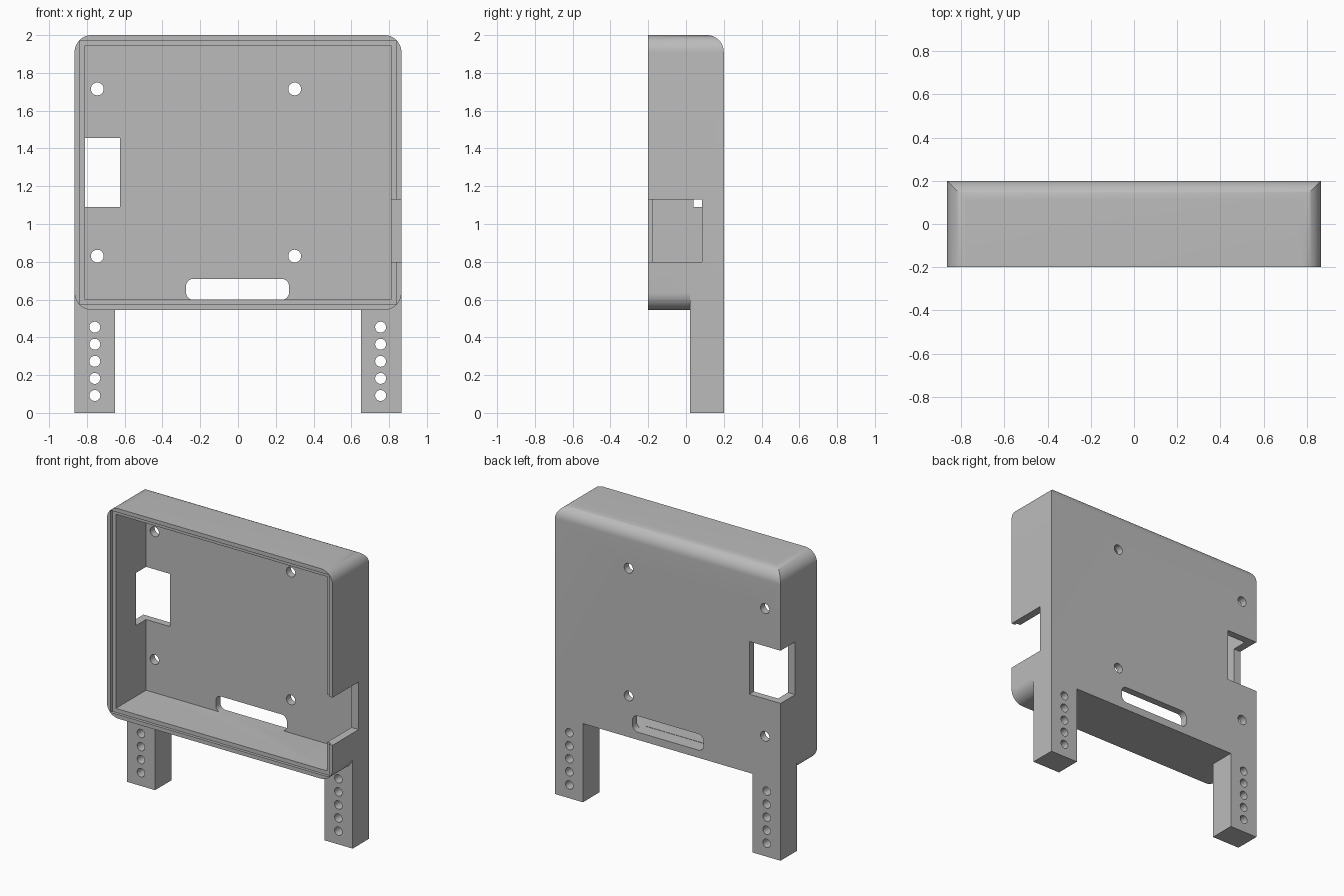
import bpy
import bmesh
from math import cos, sin, pi

if "Cube" in bpy.data.objects:
    bpy.data.objects.remove(bpy.data.objects["Cube"], do_unlink=True)

grey = bpy.data.materials.new("plain grey")
grey.use_nodes = True
colour = (0.5, 0.5, 0.5, 1)
grey.diffuse_color = colour
grey.node_tree.nodes["Principled BSDF"].inputs["Base Color"].default_value = colour

HALF, BOTTOM, TOP = 0.865, 0.545, 2.0
FRONT, BACK = -0.2, 0.2
LEG_FRONT = 0.02
WALL = 0.055
ROUND = 0.09


def arc(cx, cz, r, start, end, steps=12):
    return [(cx + r * cos(start + (end - start) * i / steps),
             cz + r * sin(start + (end - start) * i / steps))
            for i in range(steps + 1)]


def rounded_rect(x0, x1, z0, z1, r):
    corners = [(x1 - r, z1 - r), (x0 + r, z1 - r), (x0 + r, z0 + r), (x1 - r, z0 + r)]
    return [p for i, (cx, cz) in enumerate(corners)
            for p in arc(cx, cz, r, i * pi / 2, (i + 1) * pi / 2)]


def prism(name, points, direction):
    """Extrude a closed loop of 3D points."""
    bm = bmesh.new()
    face = bm.faces.new([bm.verts.new(p) for p in points])
    result = bmesh.ops.extrude_face_region(bm, geom=[face])
    moved = [v for v in result["geom"] if isinstance(v, bmesh.types.BMVert)]
    bmesh.ops.translate(bm, verts=moved, vec=direction)
    bmesh.ops.recalc_face_normals(bm, faces=bm.faces)
    mesh = bpy.data.meshes.new(name)
    bm.to_mesh(mesh)
    bm.free()
    mesh.materials.append(grey)
    obj = bpy.data.objects.new(name, mesh)
    bpy.context.collection.objects.link(obj)
    return obj


def plate(name, outline, y0, y1):
    return prism(name, [(x, y0, z) for x, z in outline], (0, y1 - y0, 0))


def box(name, x0, x1, y0, y1, z0, z1):
    return plate(name, [(x0, z0), (x1, z0), (x1, z1), (x0, z1)], y0, y1)


def combine(part, operation):
    """Apply a boolean to the case and drop the helper."""
    mod = case.modifiers.new(part.name, "BOOLEAN")
    mod.operation, mod.solver, mod.object = operation, "EXACT", part
    bpy.ops.object.modifier_apply(modifier=mod.name)
    bpy.data.objects.remove(part, do_unlink=True)


def drill(x, z, r):
    combine(plate("hole", arc(x, z, r, 0, 2 * pi, 24)[:-1], -0.5, 0.5), "DIFFERENCE")


# Case with rounded corners
case = plate("case", rounded_rect(-HALF, HALF, BOTTOM, TOP, ROUND), FRONT, BACK)
bpy.context.view_layer.objects.active = case
case.select_set(True)

# Legs, set flush with the back and sides
for side in (-1, 1):
    x0, x1 = sorted((side * 0.65, side * HALF))
    combine(box("leg", x0, x1, LEG_FRONT, BACK, 0, 0.7), "UNION")

# Rounded back top edge
curve = arc(BACK - ROUND, TOP - ROUND, ROUND, 0, pi / 2)
loop = curve + [(BACK - ROUND, TOP + 0.1), (BACK + 0.1, TOP + 0.1), (BACK + 0.1, TOP - ROUND)]
combine(prism("edge_cutter", [(-1, y, z) for y, z in loop], (2, 0, 0)), "DIFFERENCE")

# Open cavity and the shallow lid rebate around it
for inset, depth in ((WALL, 0.15), (WALL / 2, FRONT + 0.02)):
    combine(box("cavity", inset - HALF, HALF - inset, -0.4, depth,
                BOTTOM + inset, TOP - inset), "DIFFERENCE")

# Notch in the left wall, port through the right back corner
combine(box("notch", 0.78, 1, -0.4, 0.085, 0.8, 1.13), "DIFFERENCE")
combine(box("port", -1, -0.625, 0.04, 0.4, 1.09, 1.455), "DIFFERENCE")

# Cable slot
combine(plate("slot", rounded_rect(-0.275, 0.27, 0.598, 0.71, 0.04), 0.1, 0.4), "DIFFERENCE")

# Mounting holes in the back and rows of holes in the legs
for x in (-0.745, 0.3):
    for z in (0.83, 1.715):
        drill(x, z, 0.034)
for x in (-0.758, 0.755):
    for i in range(5):
        drill(x, 0.092 + 0.0905 * i, 0.029)

bpy.ops.object.shade_smooth_by_angle(angle=pi / 6)
